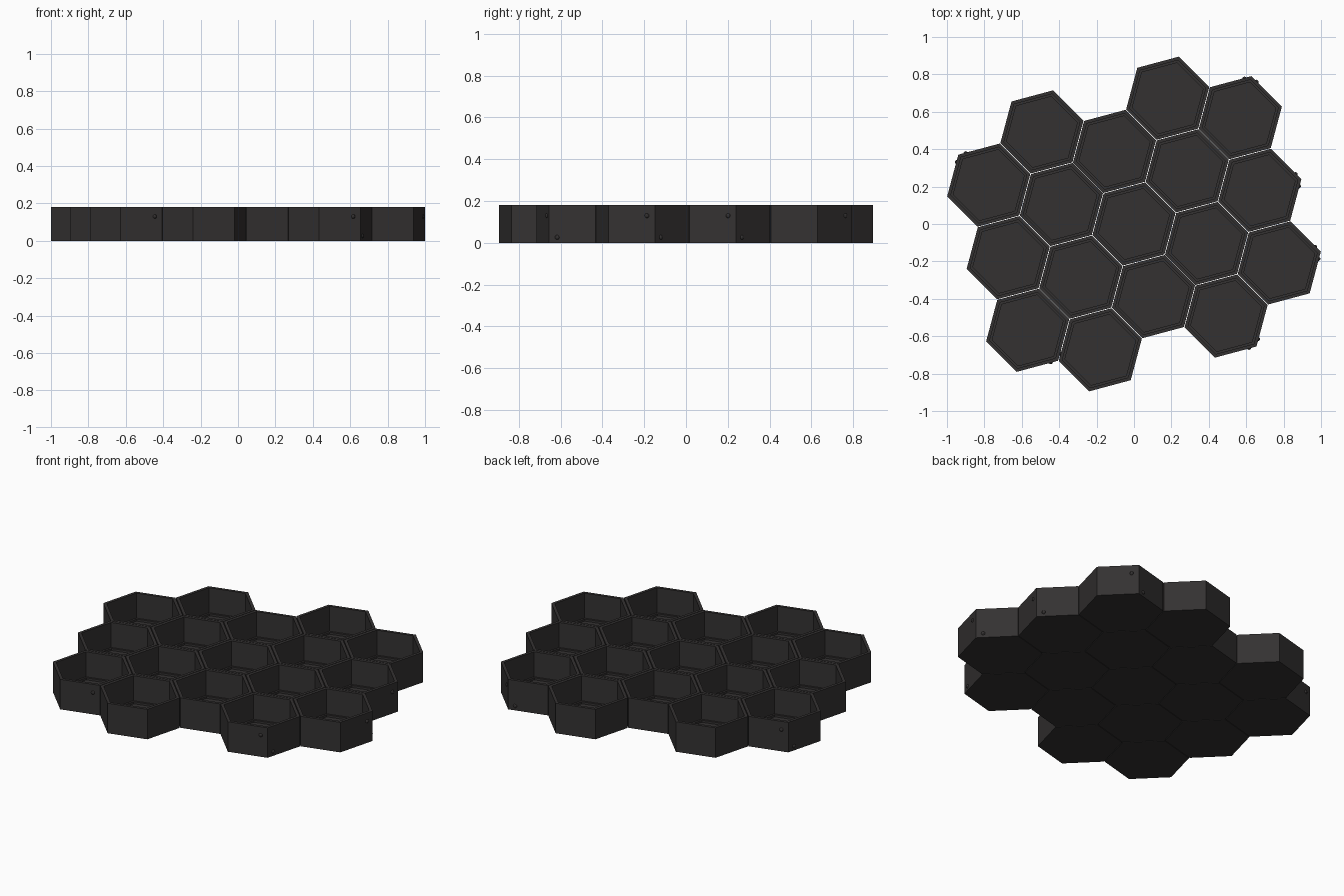
import bpy, bmesh
from math import radians, cos, sin, sqrt
from mathutils import Vector, Matrix

if "Cube" in bpy.data.objects:
    bpy.data.objects.remove(bpy.data.objects["Cube"])

R, PITCH, H = 0.230, 0.402, 0.18
APOTHEM = R * sqrt(3) / 2

mat = bpy.data.materials.new("charcoal")
mat.diffuse_color = (0.034, 0.031, 0.031, 1)
mat.use_nodes = True
mat.node_tree.nodes["Principled BSDF"].inputs["Base Color"].default_value = mat.diffuse_color


def polar(r, deg):
    return Vector((r * cos(radians(deg)), r * sin(radians(deg)), 0))


def add_tray(bm, c):
    # Stacked hexagon rings: base, outer wall, rim, inner wall, ledge, floor
    profile = [(R, 0), (R, H), (R - 0.020, H), (R - 0.020, 0.030),
               (R - 0.034, 0.030), (R - 0.034, 0.018)]
    rings = [[bm.verts.new(c + polar(r, 15 + 60 * k) + Vector((0, 0, z)))
              for k in range(6)] for r, z in profile]
    for a, b in zip(rings, rings[1:]):
        for k in range(6):
            j = (k + 1) % 6
            bm.faces.new((a[k], a[j], b[j], b[k]))
    bm.faces.new(rings[0][::-1])
    bm.faces.new(rings[-1])


def add_studs(bm, c, corner):
    # A high and a low snap stud flanking one corner
    for side, z in ((-1, 0.13), (1, 0.026)):
        n = corner + 30 * side
        p = c + polar(APOTHEM - 0.004, n) + polar(R / 2 - 0.04, n - 90 * side)
        p.z = z
        bmesh.ops.create_uvsphere(bm, u_segments=10, v_segments=6, radius=0.012,
                                  matrix=Matrix.Translation(p))


# Lattice rows: row index -> range of columns
u, v = polar(PITCH, -15), polar(PITCH, 45)
rows = {-2: range(0, 2), -1: range(-1, 3), 0: range(-2, 3),
        1: range(-2, 2), 2: range(-1, 1)}
studs = {(-2, 0): 315, (-1, 2): 315, (0, 2): 15, (1, 1): 15,
         (2, 0): 75, (0, -2): 135}

for j, cols in rows.items():
    for i in cols:
        bm = bmesh.new()
        c = u * i + v * j
        add_tray(bm, c)
        if (j, i) in studs:
            add_studs(bm, c, studs[(j, i)])
        me = bpy.data.meshes.new("hex_tray")
        bm.to_mesh(me)
        bm.free()
        me.materials.append(mat)
        ob = bpy.data.objects.new("hex_tray", me)
        bpy.context.collection.objects.link(ob)
